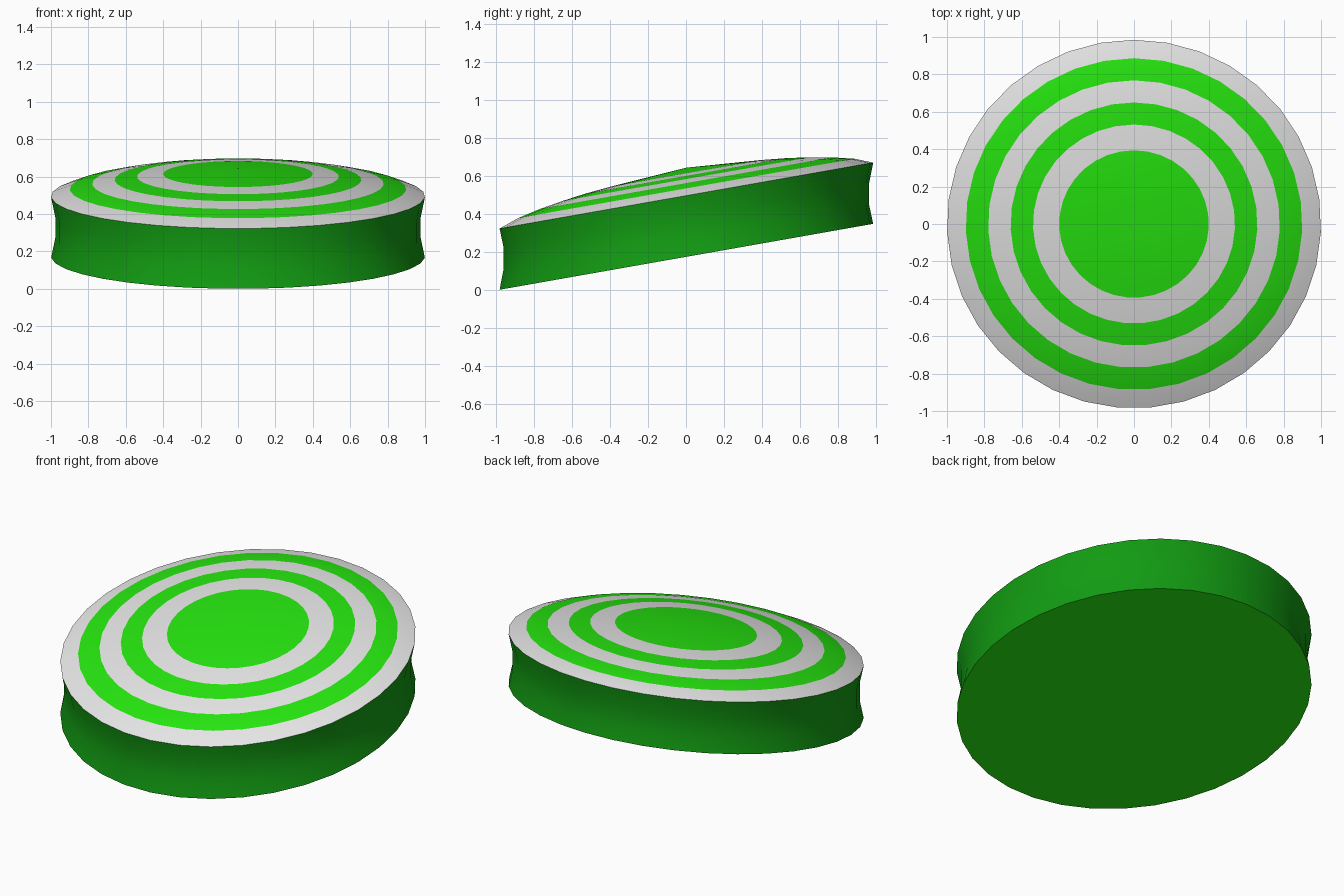
import bpy, bmesh, math

if "Cube" in bpy.data.objects:
    bpy.data.objects.remove(bpy.data.objects["Cube"])

SIDES = 35
TILT = math.radians(10)
MID = math.sin(TILT)          # height of the sloped base plane at the centre


def material(name, rgb):
    m = bpy.data.materials.new(name)
    m.diffuse_color = (*rgb, 1)
    m.use_nodes = True
    m.node_tree.nodes["Principled BSDF"].inputs["Base Color"].default_value = m.diffuse_color
    return m


bright = material("bright green", (0.02, 0.82, 0.005))
dark = material("dark green", (0.006, 0.33, 0.006))
pale = material("pale grey", (0.82, 0.82, 0.82))


def sloped(r, a, h):
    # point on the tilted disc: radius, angle, height above the sloped base
    y = r * math.cos(a) * math.cos(TILT)
    return (r * math.sin(a), y, MID + y * math.tan(TILT) + h)


def lathe(name, profile, mats, band_mats, base=None, tip=None):
    # rings joined from the bottom up, with an optional flat base and centre tip
    bm = bmesh.new()
    rings = [[bm.verts.new(sloped(r, -2 * math.pi * i / SIDES, h)) for i in range(SIDES)]
             for r, h in profile]
    for k in range(len(rings) - 1):
        for i in range(SIDES):
            j = (i + 1) % SIDES
            f = bm.faces.new((rings[k][i], rings[k][j], rings[k + 1][j], rings[k + 1][i]))
            f.material_index = band_mats[k]
    if base is not None:
        bm.faces.new(rings[0][::-1]).material_index = base
    if tip is not None:
        c = bm.verts.new(sloped(0, 0, tip))
        for i in range(SIDES):
            bm.faces.new((rings[-1][i], rings[-1][(i + 1) % SIDES], c)).material_index = 0
    mesh = bpy.data.meshes.new(name)
    bm.to_mesh(mesh)
    bm.free()
    for m in mats:
        mesh.materials.append(m)
    ob = bpy.data.objects.new(name, mesh)
    bpy.context.collection.objects.link(ob)
    bpy.ops.object.select_all(action='DESELECT')
    ob.select_set(True)
    bpy.context.view_layer.objects.active = ob
    bpy.ops.object.shade_smooth_by_angle(angle=math.radians(30))
    return ob


# Waisted side wall with flat sloped underside
RIM = 0.322
lathe("side_wall", [(1, 0), (0.978, 0.105), (0.978, 0.217), (1, RIM)],
      [bright, dark], [1, 1, 1], base=0)

# Shallow domed top with concentric target rings
dome = [(1, 0), (0.9, 0.038), (0.78, 0.066), (0.66, 0.087), (0.54, 0.104), (0.4, 0.118)]
lathe("striped_dome", [(r, RIM + h) for r, h in dome],
      [bright, pale], [1, 0, 1, 0, 1], tip=RIM + 0.147)
